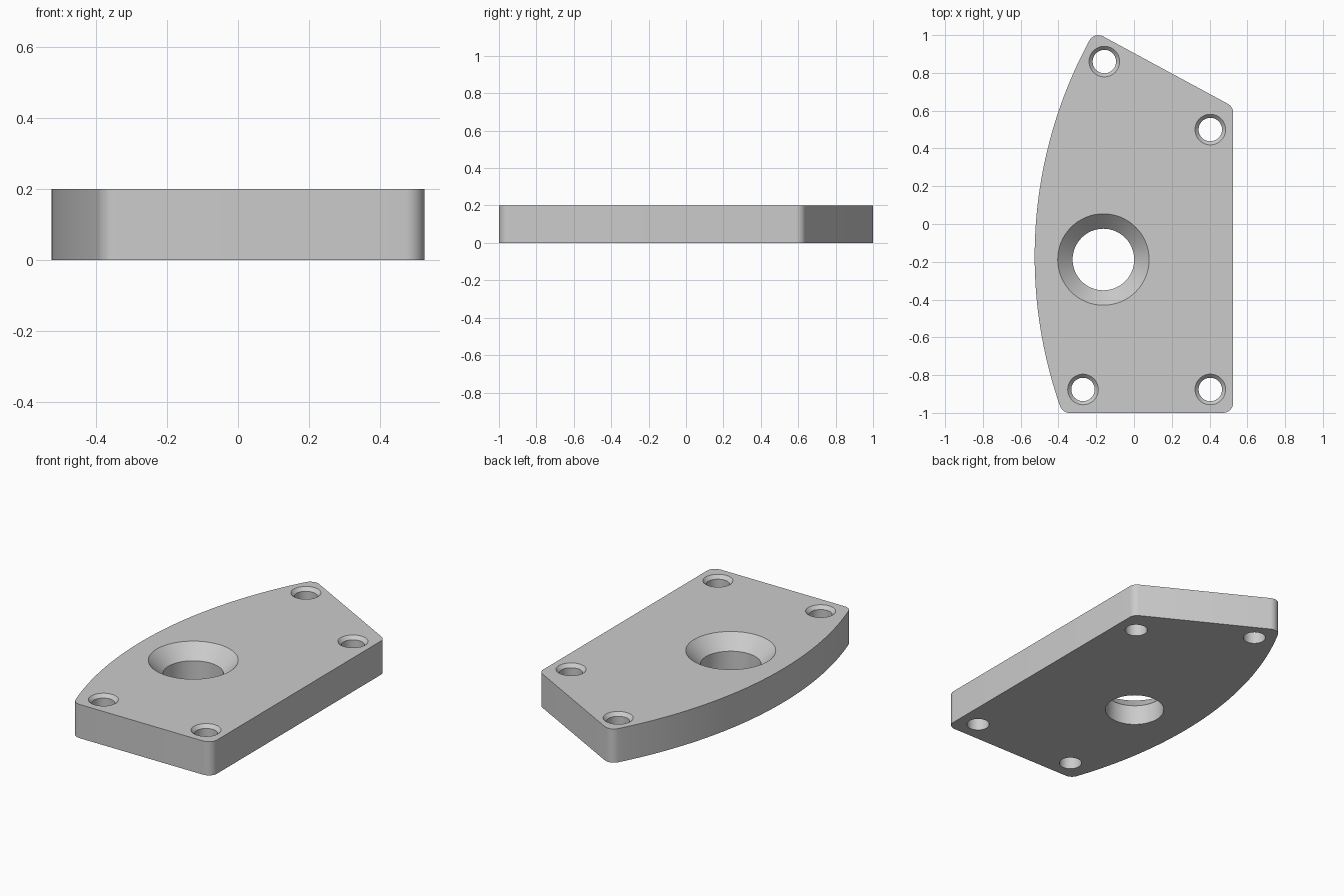
import bpy, bmesh
from math import sin, cos, pi, atan2, radians, sqrt
from mathutils import Vector

cube = bpy.data.objects.get("Cube")
if cube:
    bpy.data.objects.remove(cube, do_unlink=True)

THICK = 0.2
FILLET = 0.054
RIGHT = 0.525          # straight side
ARC_R = 2.4            # curved side
ARC_C = Vector((-0.526 + ARC_R, -0.172))
SLANT = radians(61.6)  # direction the slanted end faces
SLANT_D = 0.796        # its distance from the origin

# Plain grey material
grey = bpy.data.materials.new("plain grey")
grey.use_nodes = True
grey.diffuse_color = (0.6, 0.6, 0.6, 1)
grey.node_tree.nodes["Principled BSDF"].inputs["Base Color"].default_value = (0.6, 0.6, 0.6, 1)


def arc(centre, radius, start, end, steps):
    return [centre + radius * Vector((cos(a), sin(a)))
            for a in (start + (end - start) * i / steps for i in range(steps + 1))]


def make_object(name, bm):
    bmesh.ops.recalc_face_normals(bm, faces=bm.faces[:])
    mesh = bpy.data.meshes.new(name)
    bm.to_mesh(mesh)
    bm.free()
    mesh.materials.append(grey)
    obj = bpy.data.objects.new(name, mesh)
    bpy.context.collection.objects.link(obj)
    return obj


def countersink_cutter(x, y, radius, rim, depth):
    """Turned solid: straight bore opening into a cone at the top face."""
    steps = 64
    bm = bmesh.new()
    profile = [(radius, -0.1), (radius, THICK - depth), (rim, THICK), (rim, THICK + 0.1)]
    rings = [[bm.verts.new((p.x, p.y, z)) for p in arc(Vector((x, y)), r, 0, 2 * pi, steps)[:-1]]
             for r, z in profile]
    for low, high in zip(rings, rings[1:]):
        for i in range(steps):
            j = (i + 1) % steps
            bm.faces.new((low[i], low[j], high[j], high[i]))
    bm.faces.new(rings[0])
    bm.faces.new(rings[-1])
    return make_object("hole_cutter", bm)


# Centres of the four rounded corners
normal = Vector((cos(SLANT), sin(SLANT)))
along = Vector((-normal.y, normal.x))
inner_r, inner_d = ARC_R - FILLET, SLANT_D - FILLET
cx = RIGHT - FILLET
front_right = Vector((cx, -1 + FILLET))
back_right = Vector((cx, (inner_d - normal.x * cx) / normal.y))
gap = inner_d - normal.dot(ARC_C)
back_tip = ARC_C + normal * gap + along * sqrt(inner_r ** 2 - gap ** 2)
dy = front_right.y - ARC_C.y
front_left = Vector((ARC_C.x - sqrt(inner_r ** 2 - dy ** 2), front_right.y))


def arc_angle(p):
    return atan2(p.y - ARC_C.y, p.x - ARC_C.x) % (2 * pi)


tip_a, left_a = arc_angle(back_tip), arc_angle(front_left)

# Plate outline, counter-clockwise
outline = (arc(front_right, FILLET, -pi / 2, 0, 10)
           + arc(back_right, FILLET, 0, SLANT, 8)
           + arc(back_tip, FILLET, SLANT, tip_a, 10)
           + arc(ARC_C, ARC_R, tip_a, left_a, 48)[1:-1]
           + arc(front_left, FILLET, left_a, 1.5 * pi, 10))

# Plate body
bm = bmesh.new()
base = bm.faces.new([bm.verts.new((p.x, p.y, 0)) for p in outline])
top = bmesh.ops.extrude_face_region(bm, geom=[base], use_keep_orig=True)
bmesh.ops.translate(bm, vec=(0, 0, THICK),
                    verts=[v for v in top["geom"] if isinstance(v, bmesh.types.BMVert)])
plate = make_object("plate", bm)

# Large central hole and four screw holes
cutters = [countersink_cutter(-0.162, -0.188, 0.163, 0.242, 0.08)]
for x, y in [(-0.157, 0.86), (0.404, 0.5), (-0.27, -0.876), (0.404, -0.876)]:
    cutters.append(countersink_cutter(x, y, 0.062, 0.081, 0.02))

bpy.ops.object.select_all(action='DESELECT')
plate.select_set(True)
bpy.context.view_layer.objects.active = plate
for cutter in cutters:
    mod = plate.modifiers.new("hole", 'BOOLEAN')
    mod.operation = 'DIFFERENCE'
    mod.solver = 'EXACT'
    mod.object = cutter
    bpy.ops.object.modifier_apply(modifier=mod.name)
    bpy.data.objects.remove(cutter, do_unlink=True)

bpy.ops.object.shade_smooth_by_angle(angle=radians(30))
